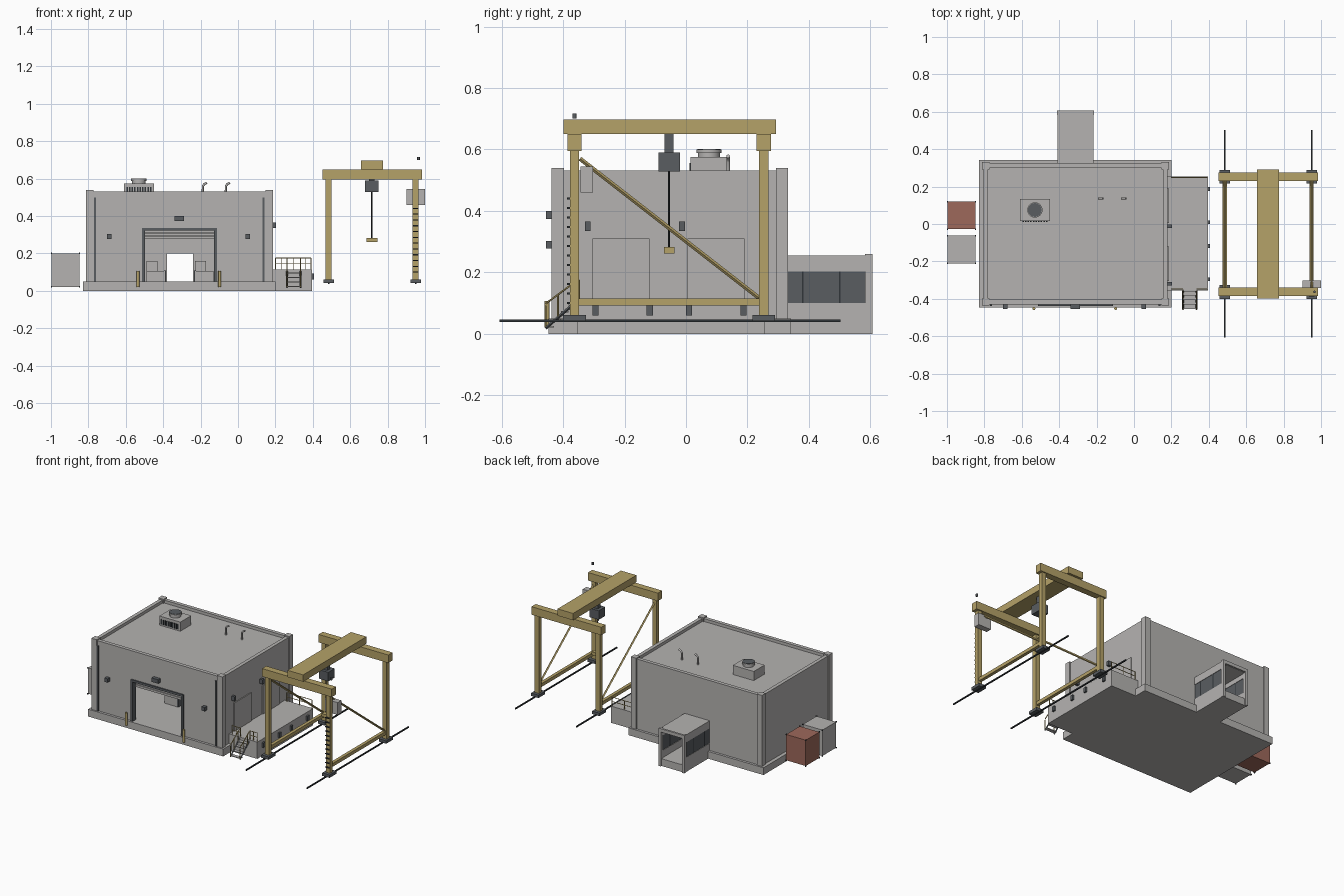
import bpy
import bmesh
from math import radians
from mathutils import Vector

old = bpy.data.objects.get("Cube")
if old:
    bpy.data.objects.remove(old, do_unlink=True)


def material(name, red, green, blue):
    mat = bpy.data.materials.new(name)
    mat.use_nodes = True
    mat.diffuse_color = (red, green, blue, 1)
    mat.node_tree.nodes["Principled BSDF"].inputs["Base Color"].default_value = (red, green, blue, 1)
    return mat


concrete = material("concrete_grey", .46, .45, .44)
yellow = material("crane_yellow", .46, .36, .14)
steel = material("dark_steel", .10, .11, .12)
black = material("rail_black", .03, .035, .04)
rust = material("container_red", .34, .14, .105)


def finish(name, bm, mat):
    mesh = bpy.data.meshes.new(name)
    bm.to_mesh(mesh)
    bm.free()
    mesh.materials.append(mat)
    obj = bpy.data.objects.new(name, mesh)
    bpy.context.collection.objects.link(obj)
    return obj


def box(name, mat, xs, ys, zs):
    """Box spanning three (low, high) ranges."""
    bm = bmesh.new()
    bmesh.ops.create_cube(bm, size=1)
    for v in bm.verts:
        v.co = [span[0] if c < 0 else span[1] for c, span in zip(v.co, (xs, ys, zs))]
    return finish(name, bm, mat)


def around(centre, half):
    return (centre - half, centre + half)


def bar(name, mat, start, end, radius, sides=8):
    """Straight round or square bar between two points."""
    start, end = Vector(start), Vector(end)
    bm = bmesh.new()
    bmesh.ops.create_cone(bm, cap_ends=True, segments=sides, radius1=radius,
                          radius2=radius, depth=(end - start).length)
    turn = (end - start).to_track_quat("Z", "Y")
    for v in bm.verts:
        v.co = turn @ v.co + (start + end) / 2
    obj = finish(name, bm, mat)
    if sides > 12:
        for face in obj.data.polygons:
            face.use_smooth = len(face.vertices) == 4
    return obj


# Hall: outline shared by the plinth, walls and corner posts
left, right, front, back = -.805, .18, -.43, .325
floor, eave, thick = .05, .532, .025
door = (-.505, -.12)
passage = (-.38, -.24)
box("plinth", concrete, (-.83, .2), (-.447, .342), (0, floor))
for side, xs in (("left", (left, left + thick)), ("right", (right - thick, right))):
    box(side + "_wall", concrete, xs, (front, back), (floor, eave))


def pierced_wall(name, ys, opening, top):
    box(name + "_west", concrete, (left, opening[0]), ys, (floor, eave))
    box(name + "_east", concrete, (opening[1], right), ys, (floor, eave))
    box(name + "_lintel", concrete, opening, ys, (top, eave))


pierced_wall("front_wall", (front, front + thick), door, .33)
pierced_wall("back_wall", (back - thick, back), passage, .2)
box("roof", concrete, (left, right), (front, back), (.49, .512))
for x in (left + .013, right - .013):
    for y in (front + .013, back - .013):
        box("corner_post", concrete, around(x, .02), around(y, .02), (floor, .54))

# Front: door frame, shutter, drain pipes, lamps and bollards
wall_face = (front - .008, front + .03)
for x in door:
    box("door_jamb", steel, around(x, .008), wall_face, (floor, .335))
box("door_head", steel, door, wall_face, (.322, .337))
for i in range(3):
    z = .277 + i * .016
    box("shutter_slat", concrete, door, around(front + .03 + i * .004, .004), (z, z + .015))
for x in (-.765, .137):
    box("drain_pipe", steel, around(x, .006), (front - .008, front), (floor, .5))
for x in (-.688, .053):
    box("flood_lamp", steel, around(x, .012), (front - .025, front), (.277, .303))
box("door_lamp", steel, around(-.315, .025), (front - .025, front), (.373, .4))
for x in (-.535, -.098):
    bar("bollard", yellow, (x, -.452, .02), (x, -.452, .107), .008, 16)

# Interior benches and machines flanking the passage
for mid, edge in ((-.44, -.39), (-.18, -.23)):
    box("workbench", concrete, around(mid, .05), (-.1, .15), (floor, .105))
    box("machine", concrete, around(mid - .02, .03), (-.04, .08), (.105, .16))
    box("bench_end", steel, around(edge, .006), (-.1, .15), (floor, .108))

# Roof ventilator with a louvred housing and round cowl
box("ventilator_housing", concrete, (-.61, -.45), (.015, .133), (.51, .575))
for i in range(10):
    box("louvre", black, around(-.593 + i * .014, .004), (.011, .015), (.522, .556))
bar("fan_collar", concrete, (-.53, .075, .57), (-.53, .075, .59), .036, 24)
bar("fan_cowl", concrete, (-.53, .075, .588), (-.53, .075, .6), .041, 24)
bar("fan_opening", steel, (-.53, .075, .6), (-.53, .075, .602), .037, 24)
for x in (-.188, -.065):
    curve = bpy.data.curves.new("vent_pipe", "CURVE")
    curve.dimensions = "3D"
    curve.bevel_depth = .006
    curve.use_fill_caps = True
    path = curve.splines.new("POLY")
    path.points.add(3)
    for point, (dx, z) in zip(path.points, ((0, .51), (0, .56), (.007, .57), (.022, .578))):
        point.co = (x + dx, .137, z, 1)
    curve.materials.append(concrete)
    bpy.context.collection.objects.link(bpy.data.objects.new("vent_pipe", curve))

# Rear passage, glazed on both sides and open at the end
annex = (-.408, -.217)
run = (back, .597)
box("passage_floor", concrete, annex, run, (0, floor))
box("passage_roof", concrete, annex, run, (.235, .255))
for x in (annex[0] + .006, annex[1] - .006):
    box("passage_sill", concrete, around(x, .006), run, (floor, .1))
    box("passage_head", concrete, around(x, .006), run, (.203, .236))
    box("passage_glass", steel, around(x, .003), run, (.1, .203))
    for y in (.38, .5):
        box("mullion", black, around(x, .005), around(y, .003), (.1, .203))
    box("passage_end_post", concrete, around(x, .009), (.583, .606), (0, .26))
box("passage_end_beam", concrete, annex, (.592, .606), (.237, .26))

# Loading dock with bumpers, doors and wall lamps
box("dock", concrete, (right, .395), (-.355, .255), (0, .115))
for y in (-.295, -.118, .01, .187):
    box("dock_bumper", steel, (.395, .407), around(y, .01), (.06, .093))
for y in (-.212, .098):
    box("dock_door", concrete, (right, right + .006), around(y, .093), (.115, .31))
for y in (-.32, -.013):
    box("dock_lamp", steel, (right, right + .024), around(y, .009), (.335, .366))


# Railings at both ends of the dock
def railing(start, end, y):
    for x in (start, (start + end) / 2, end):
        bar("rail_post", yellow, (x, y, .115), (x, y, .175), .0025, 6)
    for z in (.145, .175):
        bar("guard_rail", yellow, (start, y, z), (end, y, z), .0025, 6)


railing(.2, .39, .248)
railing(.2, .262, -.348)
railing(.335, .39, -.348)

# Dock stairs
for i in range(4):
    y = -.37 - i * .024
    z = .098 - i * .024
    box("stair_tread", concrete, (.262, .335), around(y, .012), (z - .005, z))
for x in (.262, .335):
    bar("stair_stringer", steel, (x, -.357, .105), (x, -.457, .018), .005, 4)
    bar("stair_handrail", yellow, (x, -.357, .172), (x, -.457, .098), .003, 6)
    for i in range(3):
        y = -.375 - i * .041
        z = .09 - i * .034
        bar("stair_post", yellow, (x, y, z), (x, y, z + .07), .003, 6)

# Shipping containers with corner castings
for name, mat, ys in (("red_container", rust, (-.028, .12)), ("grey_container", concrete, (-.21, -.062))):
    xs, zs = (-.997, -.848), (.022, .2)
    box(name, mat, xs, ys, zs)
    for x in xs:
        for y in ys:
            for z in zs:
                box("corner_casting", black, around(x, .003), around(y, .004), around(z, .004))

# Gantry crane: rails, trucks, legs, sills and braces
crane_x, crane_y = (.485, .95), (-.363, .253)
for x in crane_x:
    box("crane_rail", black, around(x, .004), (-.606, .502), (.038, .046))
    box("sill_beam", yellow, around(x, .011), crane_y, (.092, .115))
    bar("diagonal_brace", yellow, (x, -.345, .57), (x, .24, .115), .007, 4)
    for y in crane_y:
        box("wheel_truck", steel, around(x, .028), around(y, .037), (.042, .062))
        box("crane_leg", yellow, around(x, .016), around(y, .015), (.06, .6))
for y in crane_y:
    box("cross_beam", yellow, (.453, .985), around(y, .023), (.595, .65))

# Bridge girder, hoist and hook block
box("bridge_girder", yellow, (.657, .775), (-.398, .292), (.65, .697))
box("hoist", steel, around(.715, .036), (-.09, -.02), (.528, .59))
box("hoist_hanger", steel, around(.715, .015), (-.07, -.04), (.59, .65))
bar("hoist_cable", black, (.715, -.055, .28), (.715, -.055, .53), .003)
box("hook_block", yellow, around(.717, .029), around(-.055, .017), (.262, .283))

# Cabin, ladder and warning beacon
box("operator_cabin", concrete, (.902, 1), (-.343, -.303), (.46, .545))
for i in range(12):
    z = .1 + i * .031
    box("ladder_rung", black, around(.95, .014), (-.387, -.378), around(z, .003))
beacon = bar("warning_beacon", steel, (.965, -.363, .7), (.965, -.363, .717), .007, 16)
